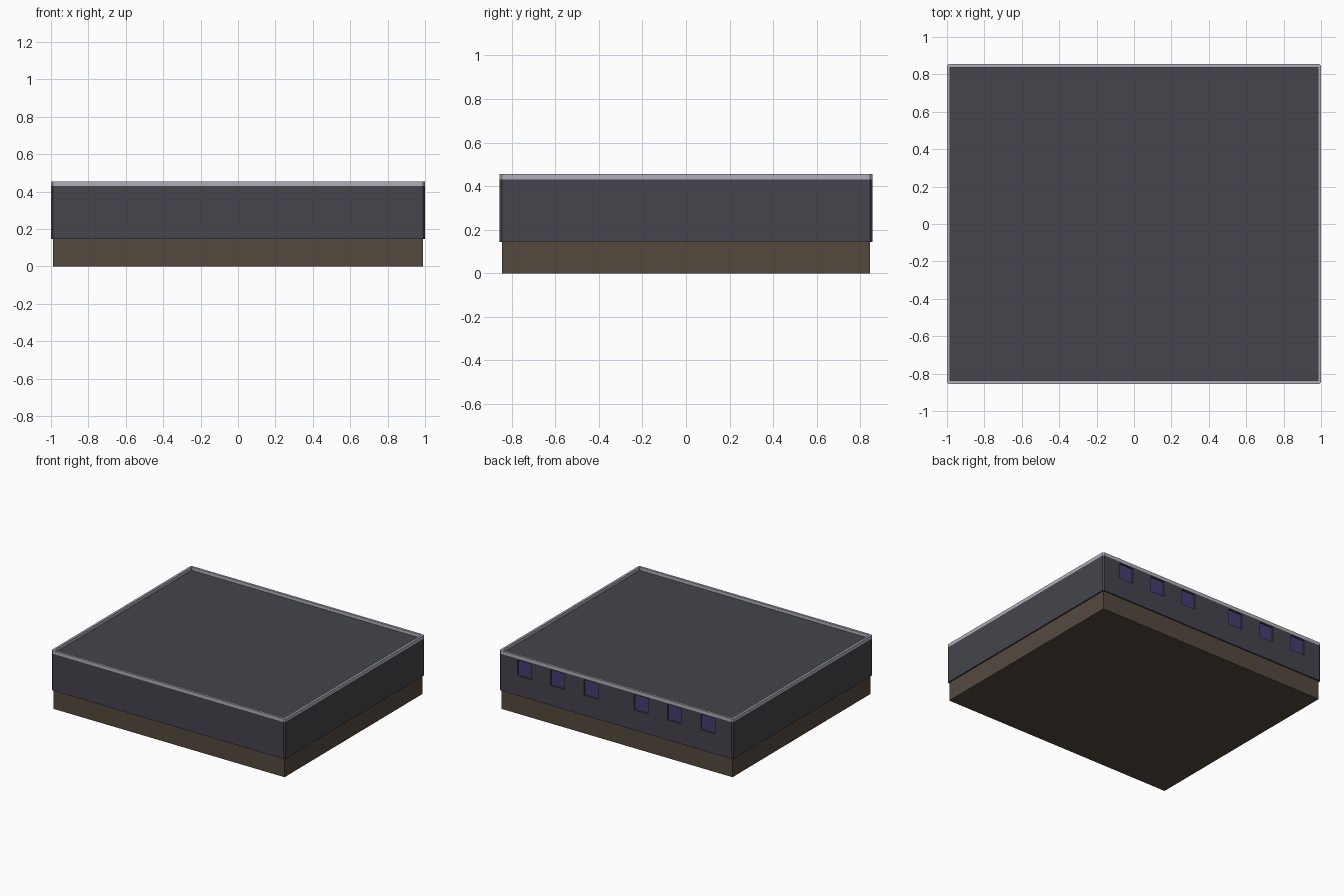
import bpy, bmesh

if "Cube" in bpy.data.objects:
    bpy.data.objects.remove(bpy.data.objects["Cube"])


def material(name, rgb):
    m = bpy.data.materials.new(name)
    m.diffuse_color = (*rgb, 1)
    m.use_nodes = True
    m.node_tree.nodes["Principled BSDF"].inputs["Base Color"].default_value = m.diffuse_color
    return m


WALL = material("charcoal", (0.058, 0.058, 0.073))
TRIM = material("light grey", (0.43, 0.43, 0.49))
BASE = material("brown", (0.088, 0.068, 0.048))
GLASS = material("dusk blue", (0.060, 0.048, 0.165))


def finish(name, bm, mat):
    bmesh.ops.recalc_face_normals(bm, faces=bm.faces)
    me = bpy.data.meshes.new(name)
    bm.to_mesh(me)
    bm.free()
    me.materials.append(mat)
    ob = bpy.data.objects.new(name, me)
    bpy.context.collection.objects.link(ob)
    return ob


def outline(hx, hy, c):
    """Rectangle with chamfered corners."""
    q = [(hx, hy - c), (hx - c, hy)]
    return (q + [(-x, y) for x, y in reversed(q)]
            + [(-x, -y) for x, y in q] + [(x, -y) for x, y in reversed(q)])


def loop(bm, pts, z):
    return [bm.verts.new((x, y, z)) for x, y in pts]


def bridge(bm, a, b):
    n = len(a)
    for i in range(n):
        j = (i + 1) % n
        bm.faces.new((a[i], a[j], b[j], b[i]))


def slab(name, hx, hy, c, z0, z1, mat):
    bm = bmesh.new()
    pts = outline(hx, hy, c)
    a, b = loop(bm, pts, z0), loop(bm, pts, z1)
    bridge(bm, a, b)
    bm.faces.new(a)
    bm.faces.new(b)
    return finish(name, bm, mat)


def boxes(name, centres, size, mat):
    bm = bmesh.new()
    for c in centres:
        for v in bmesh.ops.create_cube(bm, size=1)["verts"]:
            v.co = [v.co[k] * size[k] + c[k] for k in range(3)]
    return finish(name, bm, mat)


HX, HY = 1.0, 0.855

# foundation and storey
slab("foundation", 0.99, 0.845, 0.001, 0, 0.15, BASE)
body = slab("storey_walls", HX, HY, 0.01, 0.145, 0.43, WALL)

# parapet ring around the flat roof
bm = bmesh.new()
outer, inner = outline(HX, HY, 0.01), outline(HX - 0.017, HY - 0.017, 0.003)
rings = [loop(bm, p, z) for p, z in
         ((outer, 0.43), (outer, 0.455), (inner, 0.455), (inner, 0.43))]
for k in range(4):
    bridge(bm, rings[k], rings[(k + 1) % 4])
finish("parapet", bm, TRIM)

# six recessed windows on the back wall
xs = [s * x for s in (-1, 1) for x in (0.215, 0.5, 0.785)]
ZC, DEPTH = 0.36, 0.016
cutter = boxes("window_cutter", [(x, HY, ZC) for x in xs],
               (0.12, 2 * DEPTH, 0.12), WALL)
cutter.hide_render = True
cutter.hide_set(True)
cut = body.modifiers.new("window_recesses", "BOOLEAN")
cut.operation = "DIFFERENCE"
cut.solver = "EXACT"
cut.object = cutter
boxes("window_panes", [(x, HY - DEPTH + 0.001, ZC) for x in xs],
      (0.12, 0.006, 0.12), GLASS)
